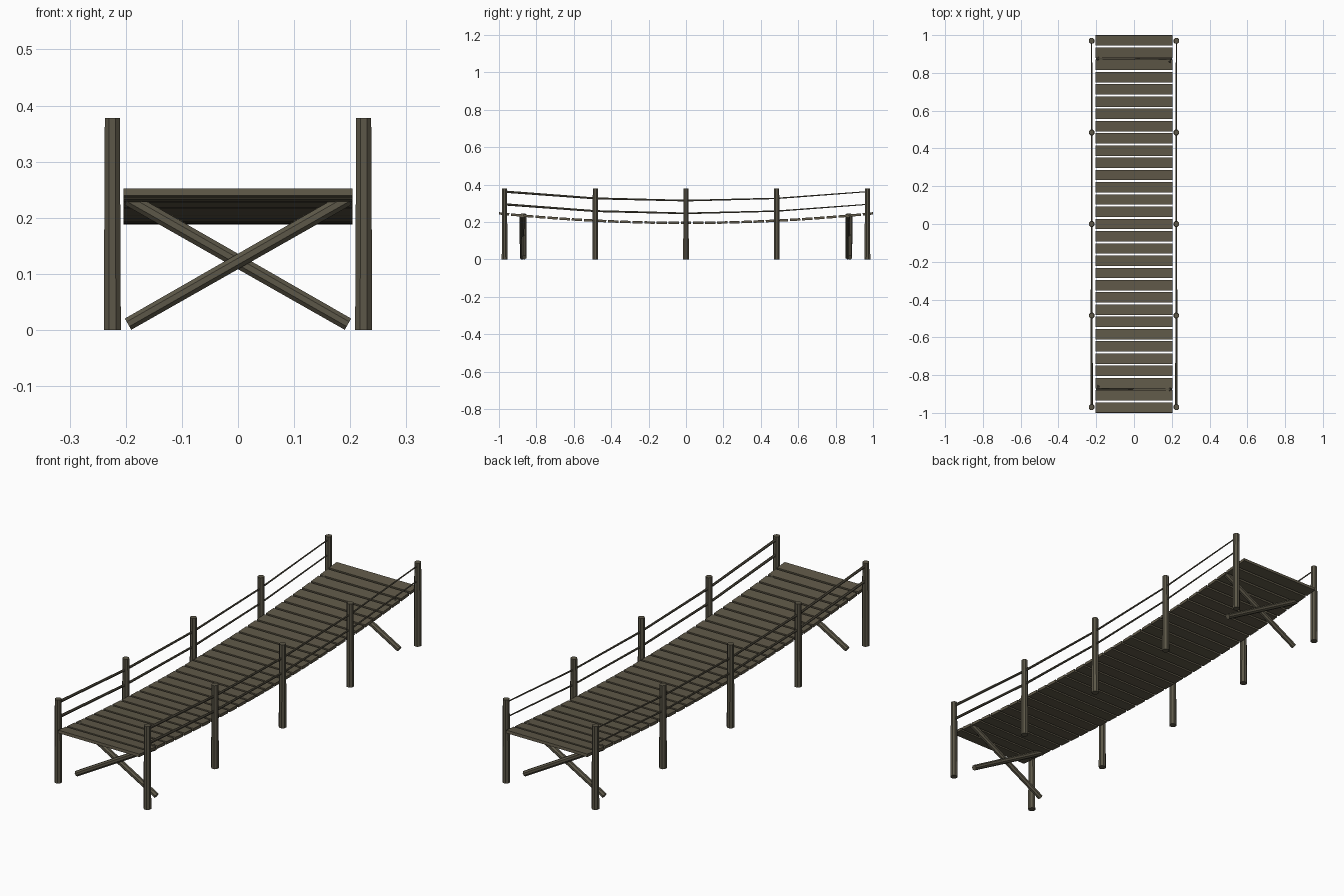
import bpy
import bmesh
import math
from mathutils import Vector, Matrix

old = bpy.data.objects.get("Cube")
if old:
    bpy.data.objects.remove(old, do_unlink=True)


def make_material(name, rgb):
    mat = bpy.data.materials.new(name)
    mat.use_nodes = True
    colour = (*rgb, 1)
    mat.diffuse_color = colour
    mat.node_tree.nodes["Principled BSDF"].inputs["Base Color"].default_value = colour
    return mat


plank_wood = make_material("plank brown", (0.115, 0.099, 0.065))
pole_wood = make_material("pole brown", (0.108, 0.096, 0.065))


def finish(name, bm, mat):
    bmesh.ops.recalc_face_normals(bm, faces=bm.faces)
    mesh = bpy.data.meshes.new(name)
    bm.to_mesh(mesh)
    bm.free()
    mesh.materials.append(mat)
    obj = bpy.data.objects.new(name, mesh)
    bpy.context.collection.objects.link(obj)
    return obj


def pole(name, points, radii, mat, sides=8):
    """Sweep a faceted round section along points lying in one plane."""
    points = [Vector(p) for p in points]
    bm = bmesh.new()
    rings = []
    for i, p in enumerate(points):
        along = (points[min(i + 1, len(points) - 1)] - points[max(i - 1, 0)]).normalized()
        frame = along.to_track_quat("Z", "Y").to_matrix()
        ring = []
        for k in range(sides):
            a = math.tau * (k + 0.5) / sides
            ring.append(bm.verts.new(p + frame @ Vector((math.cos(a), math.sin(a), 0)) * radii[i]))
        rings.append(ring)
    for a, b in zip(rings, rings[1:]):
        for k in range(sides):
            n = (k + 1) % sides
            bm.faces.new((a[k], a[n], b[n], b[k]))
    bm.faces.new(rings[0])
    bm.faces.new(rings[-1])
    return finish(name, bm, mat)


def sag(y):
    """Height above the lowest point of the hanging deck."""
    return 0.051 * y * y


# Deck planks following the sag
PLANKS, WIDTH = 31, 0.055
pitch = (2 - WIDTH) / (PLANKS - 1)
for i in range(PLANKS):
    y = (i - (PLANKS - 1) / 2) * pitch
    bm = bmesh.new()
    bmesh.ops.create_cube(bm, size=1)
    bmesh.ops.scale(bm, vec=(0.408, WIDTH, 0.013), verts=bm.verts)
    tilt = Matrix.Rotation(math.atan(0.102 * y), 4, "X")
    bmesh.ops.transform(bm, matrix=Matrix.Translation((0, y, 0.195 + sag(y))) @ tilt, verts=bm.verts)
    finish(f"plank_{i + 1}", bm, plank_wood)

# Posts and hand rails on both sides
post_ys = [-0.97, -0.485, 0, 0.485, 0.97]
rail_radii = [0.0065 - 0.0018 * (y + 0.97) for y in post_ys]
for side, x in (("left", 0.224), ("right", -0.224)):
    for i, y in enumerate(post_ys):
        pole(f"{side}_post_{i + 1}", [(x, y, 0), (x, y, 0.378)], [0.0165, 0.0145], pole_wood)
    for level, z in (("lower", 0.246), ("upper", 0.314)):
        path = [(x, y, z + sag(y)) for y in post_ys]
        pole(f"{side}_{level}_rail", path, rail_radii, pole_wood)

# Crossed braces under each end
for end, s in (("front", -1), ("back", 1)):
    for lean, d in (("left", 1), ("right", -1)):
        y = s * 0.871 - d * 0.006
        pole(f"{end}_{lean}_brace", [(-d * 0.196, y, 0.0105), (d * 0.196, y, 0.234)],
             [0.0125, 0.0135], pole_wood)
